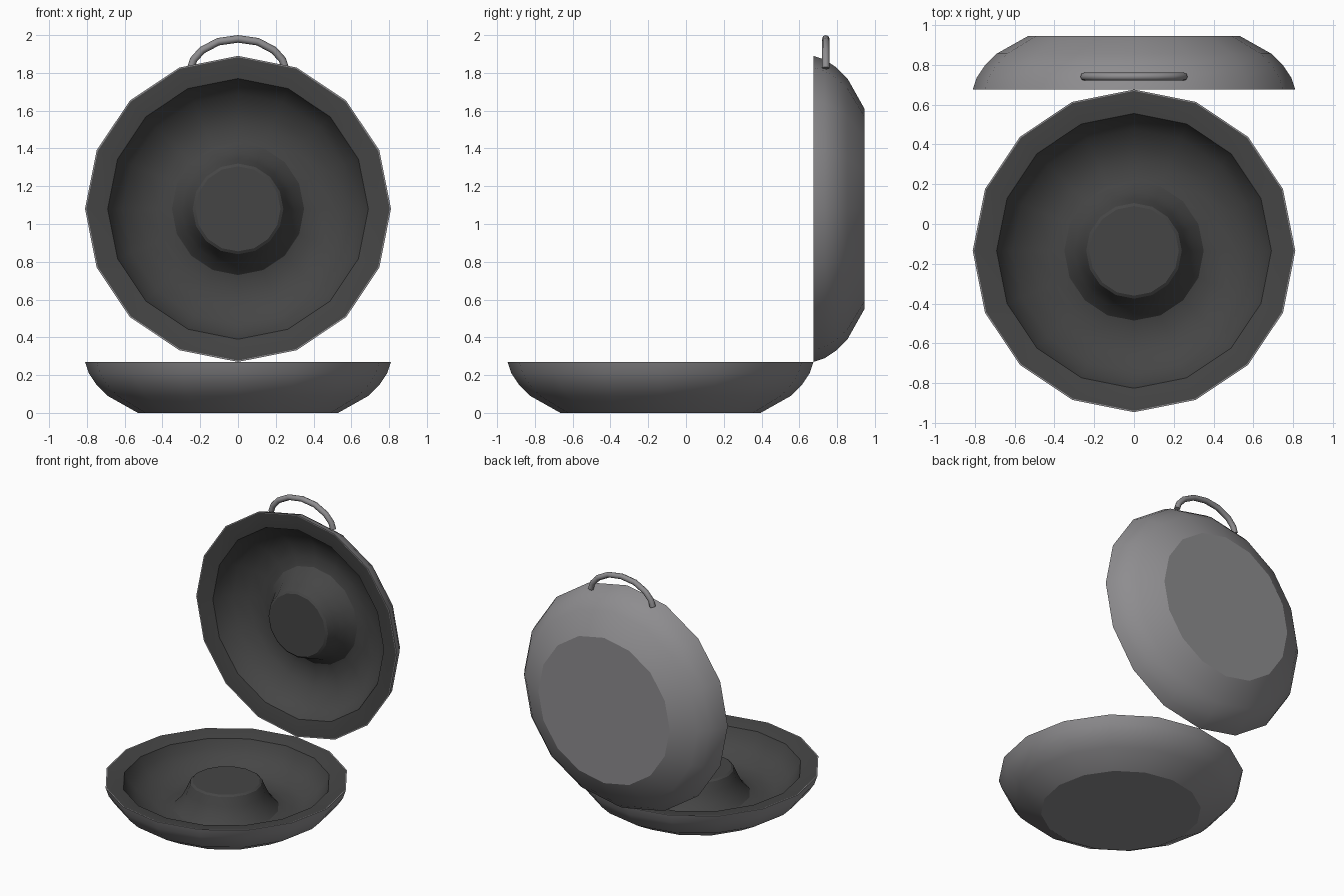
import bpy, bmesh, math
from mathutils import Vector, Matrix

if "Cube" in bpy.data.objects:
    bpy.data.objects.remove(bpy.data.objects["Cube"], do_unlink=True)


def material(name, color):
    m = bpy.data.materials.new(name)
    m.use_nodes = True
    m.diffuse_color = color
    m.node_tree.nodes["Principled BSDF"].inputs["Base Color"].default_value = color
    return m


metal = material("grey metal", (0.27, 0.265, 0.275, 1))
coating = material("dark coating", (0.06, 0.06, 0.06, 1))

SIDES = 16
# Radius and height, from the underside out to the rim
OUTSIDE = [(0.53, 0), (0.69, 0.09), (0.75, 0.15), (0.79, 0.21), (0.81, 0.27), (0.803, 0.27)]
# Rim slope, ring-shaped trough and central plug
INSIDE = [(0.69, 0.25), (0.665, 0.19), (0.61, 0.13), (0.52, 0.075), (0.42, 0.055),
          (0.35, 0.07), (0.30, 0.12), (0.265, 0.19), (0.24, 0.25), (0.225, 0.26)]


def smooth(obj, angle):
    bpy.ops.object.select_all(action='DESELECT')
    obj.select_set(True)
    bpy.context.view_layer.objects.active = obj
    bpy.ops.object.shade_smooth_by_angle(angle=math.radians(angle))


def pan(name, location, tilt):
    bm = bmesh.new()
    rings = []
    for r, z in OUTSIDE + INSIDE:
        turns = [2 * math.pi * i / SIDES for i in range(SIDES)]
        rings.append([bm.verts.new((r * math.cos(a), r * math.sin(a), z)) for a in turns])
    bm.faces.new(rings[0][::-1])
    for k, (low, high) in enumerate(zip(rings, rings[1:])):
        for i in range(SIDES):
            j = (i + 1) % SIDES
            f = bm.faces.new((low[i], low[j], high[j], high[i]))
            f.material_index = int(k >= len(OUTSIDE) - 1)
    bm.faces.new(rings[-1]).material_index = 1
    mesh = bpy.data.meshes.new(name)
    bm.to_mesh(mesh)
    bm.free()
    mesh.materials.append(metal)
    mesh.materials.append(coating)
    obj = bpy.data.objects.new(name, mesh)
    bpy.context.collection.objects.link(obj)
    obj.location = location
    obj.rotation_euler.x = tilt
    smooth(obj, 28)


pan("bottom_pan", (0, -0.135, 0), 0)
pan("top_pan", (0, 0.945, 1.08), math.pi / 2)

# Arched wire handle on top of the upright pan
half = [(0.25, 1.825), (0.235, 1.87), (0.19, 1.92), (0.105, 1.965)]
path = [(-x, z) for x, z in half] + [(0, 1.98)] + half[::-1]
curve = bpy.data.curves.new("handle", 'CURVE')
curve.dimensions = '3D'
curve.bevel_depth = 0.02
curve.bevel_resolution = 2
curve.use_fill_caps = True
spline = curve.splines.new('POLY')
spline.points.add(len(path) - 1)
for point, (x, z) in zip(spline.points, path):
    point.co = (x, 0.74, z, 1)
handle = bpy.data.objects.new("handle", curve)
bpy.context.collection.objects.link(handle)
curve.materials.append(metal)
bpy.ops.object.select_all(action='DESELECT')
handle.select_set(True)
bpy.context.view_layer.objects.active = handle
bpy.ops.object.convert(target='MESH')
smooth(bpy.context.object, 50)
